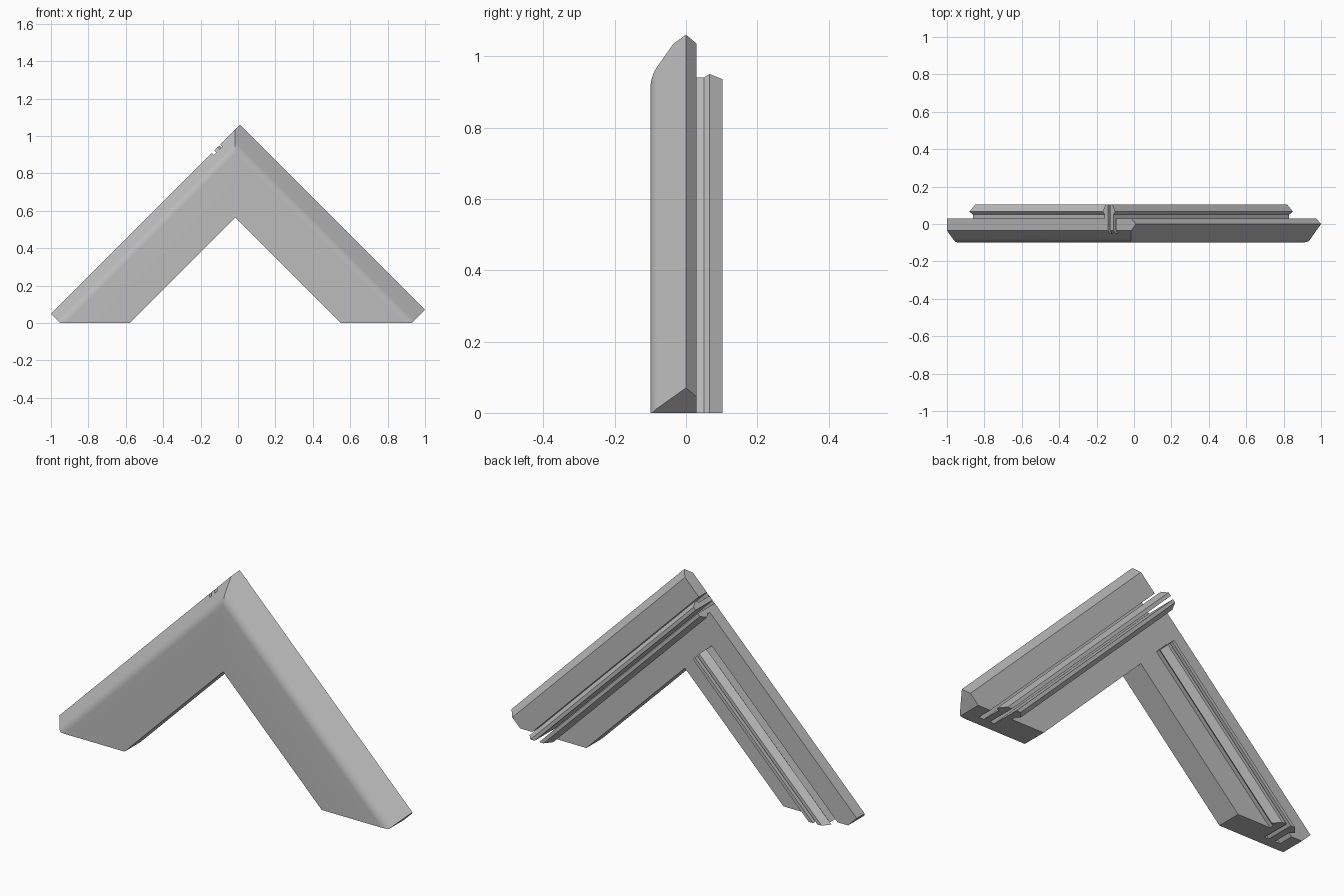
import bpy
import bmesh
from mathutils import Vector

if "Cube" in bpy.data.objects:
    bpy.data.objects.remove(bpy.data.objects["Cube"], do_unlink=True)

grey = bpy.data.materials.new("plain_grey")
grey.use_nodes = True
grey.diffuse_color = (0.5, 0.5, 0.5, 1)
grey.node_tree.nodes["Principled BSDF"].inputs["Base Color"].default_value = (0.5, 0.5, 0.5, 1)

MID = -0.015       # x of the mitre seam
CLIP = 1.035       # flat trim on the outer edge of the -x arm
RIGHT, LEFT = 1, -1


def place(side, v, w, y):
    """v runs across an arm (outer edge highest), w runs along it toward the apex."""
    return Vector((MID + side * (v - w) / 2, y, (v + w) / 2))


def prism(name, side, profile, w0, w1, planes=()):
    """Extrude a (v, y) profile along an arm, then trim it by (point, outward normal) planes."""
    bm = bmesh.new()
    a = [bm.verts.new(place(side, v, w0, y)) for v, y in profile]
    b = [bm.verts.new(place(side, v, w1, y)) for v, y in profile]
    bm.faces.new(a)
    bm.faces.new(b[::-1])
    n = len(profile)
    for i in range(n):
        j = (i + 1) % n
        bm.faces.new((a[i], b[i], b[j], a[j]))
    for point, normal in planes:
        cut = bmesh.ops.bisect_plane(bm, geom=bm.verts[:] + bm.edges[:] + bm.faces[:],
                                     plane_co=point, plane_no=normal, clear_outer=True)
        rim = [e for e in cut["geom_cut"] if isinstance(e, bmesh.types.BMEdge)]
        bmesh.ops.holes_fill(bm, edges=rim)
    bmesh.ops.recalc_face_normals(bm, faces=bm.faces[:])
    mesh = bpy.data.meshes.new(name)
    bm.to_mesh(mesh)
    bm.free()
    mesh.materials.append(grey)
    obj = bpy.data.objects.new(name, mesh)
    bpy.context.collection.objects.link(obj)
    return obj


def activate(obj):
    bpy.ops.object.select_all(action='DESELECT')
    obj.select_set(True)
    bpy.context.view_layer.objects.active = obj


floor = ((0, 0, 0), (0, 0, -1))

# Moulding cross-section: sloped outer edge with a rounded front shoulder
p0, p1, p2 = Vector((0.97, -0.081)), Vector((0.943, -0.1)), Vector((0.905, -0.1))
shoulder = []
for i in range(9):
    t = i / 8
    shoulder.append(tuple(p0 * (1 - t) ** 2 + p1 * 2 * t * (1 - t) + p2 * t * t))
section = [(0.565, 0.03), (CLIP, 0.03), (1.085, 0)] + shoulder + [(0.565, -0.1)]

# Two mitred arms, trimmed at the floor, the tips and the outer flat
trim = (place(LEFT, CLIP, 0, 0), (-1, 0, 1))
arms = {}
for side, label, tip in ((RIGHT, "arm_plus_x", -0.945), (LEFT, "arm_minus_x", -0.935)):
    planes = [((MID, 0, 0), (-side, 0, 0)), floor,
              (place(side, 0, tip, 0), (side, 0, -1)), trim]
    arms[side] = prism(label, side, section, -1.3, 1.3, planes)
    activate(arms[side])
    bpy.ops.object.shade_smooth_by_angle()

# Deep channels beside the clip legs; those of the +x arm run out through the other arm
channels = []
for side, end in ((RIGHT, 1.3), (LEFT, 0.57)):
    for low, high in ((0.785, 0.81), (0.845, 0.875)):
        box = [(low, -0.05), (high, -0.05), (high, 0.06), (low, 0.06)]
        channels.append((side, prism("channel_cutter", side, box, -1.3, end)))

for side, arm in arms.items():
    activate(arm)
    for owner, cutter in channels:
        if owner == side or owner == RIGHT:
            mod = arm.modifiers.new("channel", 'BOOLEAN')
            mod.operation = 'DIFFERENCE'
            mod.solver = 'EXACT'
            mod.object = cutter
            bpy.ops.object.modifier_apply(modifier=mod.name)
for owner, cutter in channels:
    bpy.data.objects.remove(cutter, do_unlink=True)

# Barbed clip legs on the back, in mirrored pairs
barb = [(0.81, 0.03), (0.845, 0.03), (0.845, 0.05), (0.865, 0.066), (0.835, 0.103), (0.81, 0.103)]
mirrored = [(1.595 - v, y) for v, y in barb]
for side, end, label in ((RIGHT, CLIP, "plus_x"), (LEFT, 0.57, "minus_x")):
    for part, leg in (("outer", barb), ("inner", mirrored)):
        prism(part + "_clip_leg_" + label, side, leg, -1.3, end, [floor])
